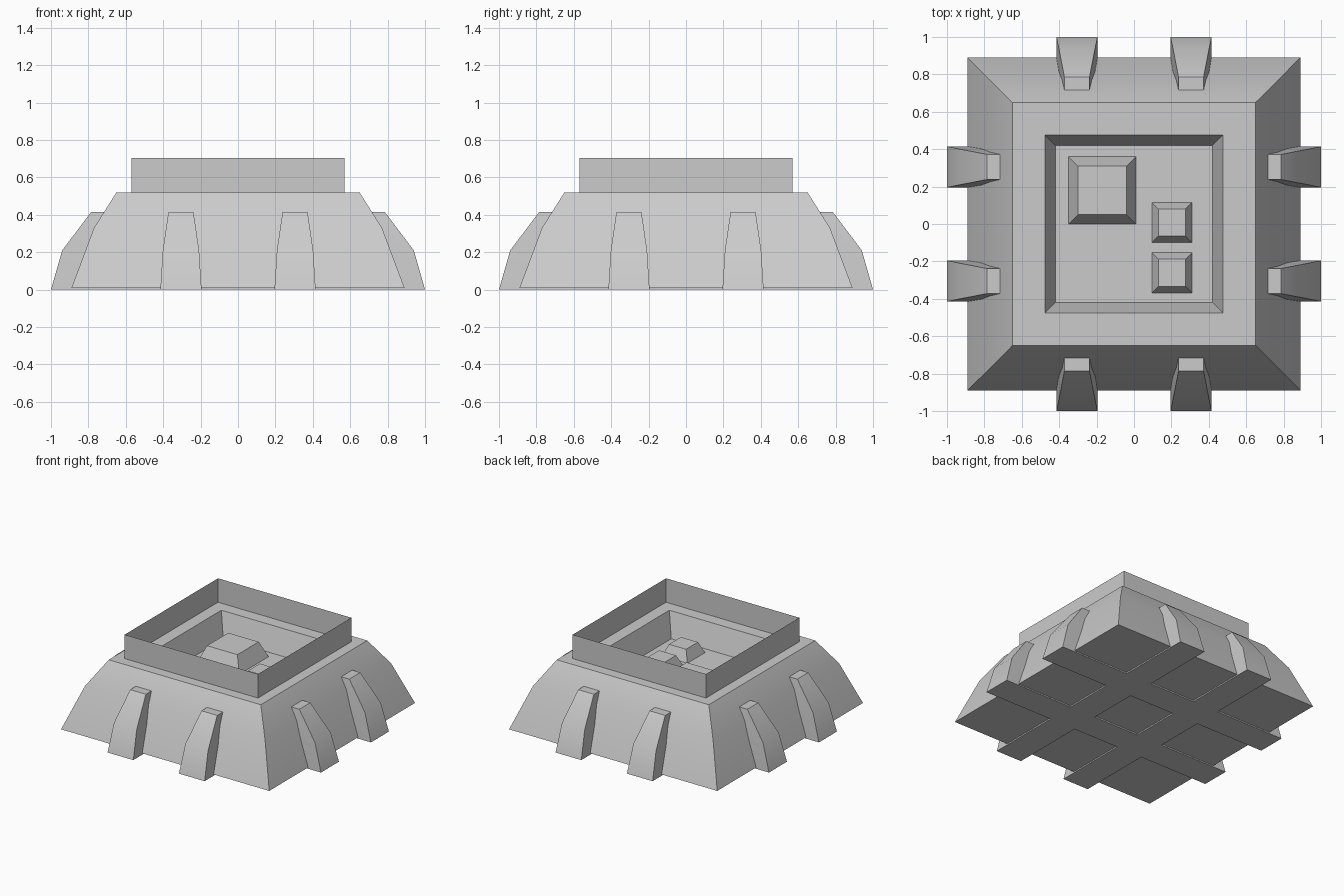
import bpy, bmesh, math
from mathutils import Matrix

cube = bpy.data.objects.get("Cube")
if cube:
    bpy.data.objects.remove(cube)

grey = bpy.data.materials.new("plain_grey")
grey.use_nodes = True
grey.diffuse_color = (0.6, 0.6, 0.6, 1)
grey.node_tree.nodes["Principled BSDF"].inputs["Base Color"].default_value = (0.6, 0.6, 0.6, 1)


def loft(name, levels, caps=True, turn=0):
    """Join rectangles (x0, x1, y0, y1, z) level by level, cap the ends."""
    bm = bmesh.new()
    rings = [[bm.verts.new(p) for p in ((x0, y0, z), (x1, y0, z), (x1, y1, z), (x0, y1, z))]
             for x0, x1, y0, y1, z in levels]
    for low, high in zip(rings, rings[1:]):
        for i in range(4):
            j = (i + 1) % 4
            bm.faces.new((low[i], low[j], high[j], high[i]))
    if caps:
        bm.faces.new(rings[0][::-1])
        bm.faces.new(rings[-1])
    bm.transform(Matrix.Rotation(turn, 4, "Z"))
    bm.normal_update()
    mesh = bpy.data.meshes.new(name)
    bm.to_mesh(mesh)
    bm.free()
    mesh.materials.append(grey)
    obj = bpy.data.objects.new(name, mesh)
    bpy.context.collection.objects.link(obj)
    bpy.ops.object.select_all(action="DESELECT")
    obj.select_set(True)
    bpy.context.view_layer.objects.active = obj
    bpy.ops.object.shade_smooth_by_angle(angle=math.radians(30))
    return obj


def square(r, z):
    return (-r, r, -r, r, z)


# Sloped body with a sunken roof pit
loft("body", [square(0.89, 0.01), square(0.77, 0.33), square(0.65, 0.52),
              square(0.475, 0.52), square(0.42, 0.335)])

# Thin parapet standing on the roof
loft("parapet", [square(0.57, 0.52), square(0.57, 0.705)], caps=False)


# Tapered blocks on the pit floor
def block(name, x, y, base, top, height):
    loft(name, [(x - base, x + base, y - base, y + base, 0.335),
                (x - top, x + top, y - top, y + top, height)])


block("large_roof_block", -0.17, 0.18, 0.18, 0.13, 0.455)
block("small_roof_block_back", 0.203, 0.008, 0.108, 0.073, 0.42)
block("small_roof_block_front", 0.203, -0.26, 0.108, 0.073, 0.42)

# Two buttresses on each of the four sides
INNER = 0.6
for side in range(4):
    for c in (-0.305, 0.305):
        loft("buttress", [(c - w, c + w, -y, -INNER, z) for w, y, z in
                          ((0.11, 1.0, 0), (0.097, 0.94, 0.21), (0.067, 0.785, 0.415))],
             turn=side * math.pi / 2)

# Crossing strips under the base that link opposite buttresses
for c in (-0.305, 0.305):
    a, b = c - 0.11, c + 0.11
    loft("base_strip_long", [(a, b, -INNER, INNER, z) for z in (0, 0.03)])
    for x0, x1 in ((-INNER, -0.415), (-0.195, 0.195), (0.415, INNER)):
        loft("base_strip_short", [(x0, x1, a, b, z) for z in (0, 0.03)])
